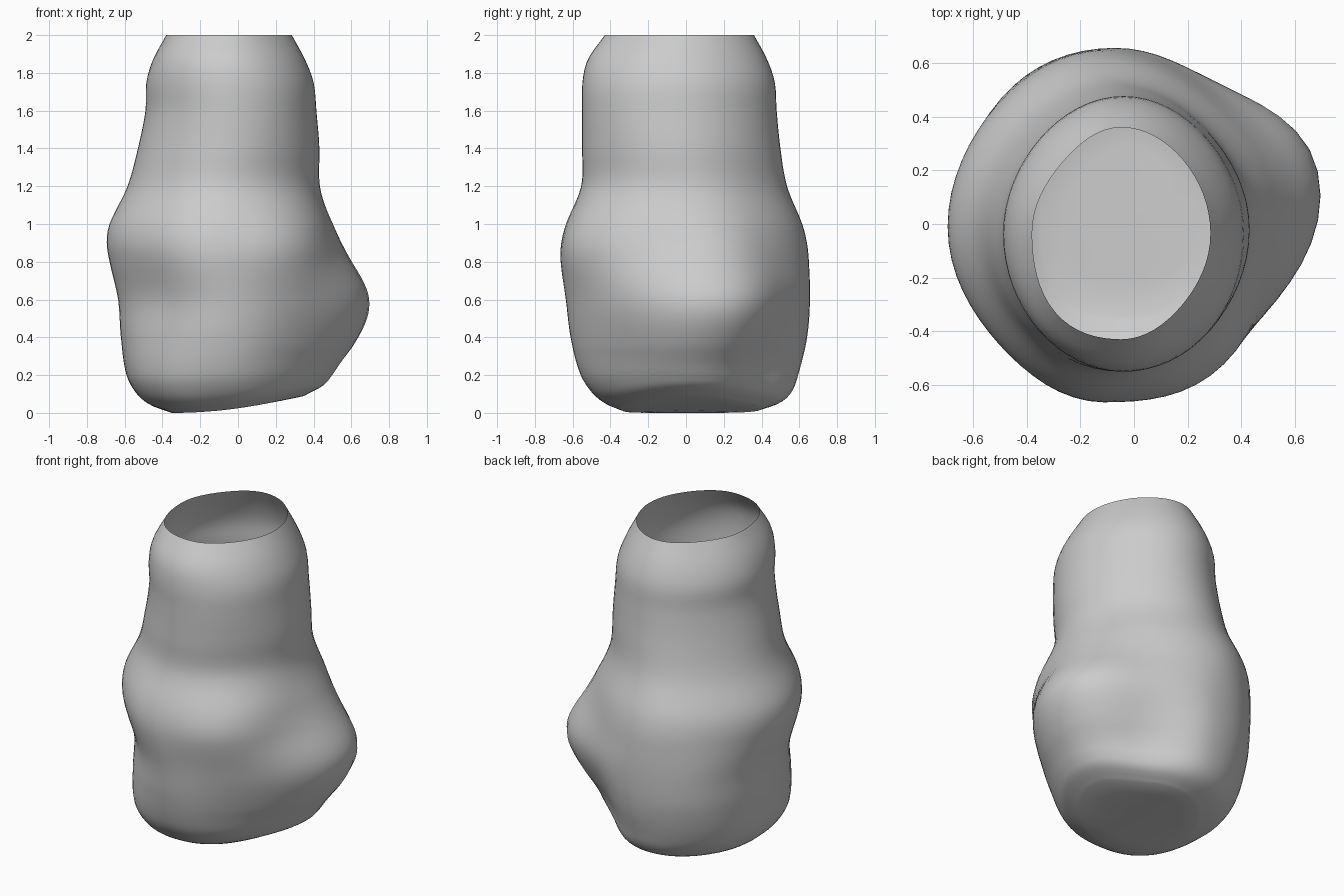
import bpy, bmesh, math

if "Cube" in bpy.data.objects:
    bpy.data.objects.remove(bpy.data.objects["Cube"])

# Cross-sections, bottom to rim: height, left, right, front, back
SECTIONS = [
    (0.00, -0.35, 0.32, -0.34, 0.40),
    (0.04, -0.46, 0.40, -0.43, 0.50),
    (0.10, -0.535, 0.43, -0.50, 0.56),
    (0.20, -0.59, 0.45, -0.56, 0.595),
    (0.40, -0.62, 0.48, -0.61, 0.64),
    (0.60, -0.635, 0.49, -0.635, 0.655),
    (0.80, -0.68, 0.465, -0.663, 0.65),
    (0.90, -0.695, 0.46, -0.66, 0.64),
    (1.00, -0.68, 0.455, -0.635, 0.615),
    (1.20, -0.585, 0.425, -0.555, 0.535),
    (1.40, -0.53, 0.43, -0.55, 0.50),
    (1.60, -0.49, 0.415, -0.55, 0.48),
    (1.75, -0.485, 0.40, -0.548, 0.47),
    (1.87, -0.45, 0.355, -0.52, 0.43),
    (2.00, -0.38, 0.285, -0.43, 0.36),
]
# Corner fullness: height, back right, back left, front left, front right
CORNERS = [
    (0.0, 0.90, 0.97, 1.10, 0.98),
    (0.3, 0.89, 1.02, 1.01, 0.97),
    (0.6, 0.97, 1.03, 0.93, 1.01),
    (0.9, 0.99, 0.97, 0.95, 1.09),
    (1.25, 0.97, 0.97, 0.98, 0.99),
    (1.7, 0.98, 0.98, 0.99, 1.00),
    (2.0, 0.98, 0.94, 1.05, 0.96),
]
SEGMENTS = 64
RINGS = 70


def sample(table, z):
    """Smooth (cubic Hermite) lookup of a table row at height z."""
    n = len(table)
    i = max(k for k in range(n - 1) if table[k][0] <= z + 1e-9)

    def slope(k, c):
        a, b = table[max(k - 1, 0)], table[min(k + 1, n - 1)]
        return (b[c] - a[c]) / (b[0] - a[0])

    p, q = table[i], table[i + 1]
    h = q[0] - p[0]
    t = (z - p[0]) / h
    return [(2*t**3 - 3*t*t + 1) * p[c] + (t**3 - 2*t*t + t) * h * slope(i, c)
            + (3*t*t - 2*t**3) * q[c] + (t**3 - t*t) * h * slope(i + 1, c)
            for c in range(1, 5)]


def surface_point(z, a, shrink=1.0):
    left, right, front, back = sample(SECTIONS, z)
    corner = sample(CORNERS, z)[int(a / (math.pi / 2)) % 4]
    f = 1 + (corner - 1) * math.sin(2 * a) ** 2
    x = (left + right) / 2 + (right - left) / 2 * f * math.cos(a) * shrink
    y = (front + back) / 2 + (back - front) / 2 * f * math.sin(a) * shrink
    # base curving upward to the right
    z += 0.2 * max(0, 1 - z / 0.35) * max(0, x + 0.35) ** 2
    # swelling on the right side
    d = math.degrees(math.atan2(y, x)) - 17
    sigma = 25 if d > 0 else 35
    swell = 0.217 * math.exp(-0.5 * (d / sigma) ** 2 - 0.5 * ((z - 0.58) / 0.25) ** 2)
    r = math.hypot(x, y) or 1
    swell *= shrink ** 2
    return (x + swell * x / r, y + swell * y / r, z)


# Lumpy hollow body, open at the rim
bm = bmesh.new()
levels = [(0, 0.35), (0, 0.7)] + [(2 * (k / RINGS) ** 1.3, 1) for k in range(RINGS + 1)]
rings = [[bm.verts.new(surface_point(z, 2 * math.pi * s / SEGMENTS, k))
          for s in range(SEGMENTS)] for z, k in levels]
for lower, upper in zip(rings, rings[1:]):
    for s in range(SEGMENTS):
        t = (s + 1) % SEGMENTS
        bm.faces.new((lower[s], lower[t], upper[t], upper[s]))
centre = bm.verts.new(surface_point(0, 0, 0))
for s in range(SEGMENTS):
    bm.faces.new((centre, rings[0][(s + 1) % SEGMENTS], rings[0][s]))
bmesh.ops.recalc_face_normals(bm, faces=bm.faces)
for face in bm.faces:
    face.smooth = True

mesh = bpy.data.meshes.new("vessel_body")
bm.to_mesh(mesh)
bm.free()
body = bpy.data.objects.new("vessel_body", mesh)
bpy.context.collection.objects.link(body)
